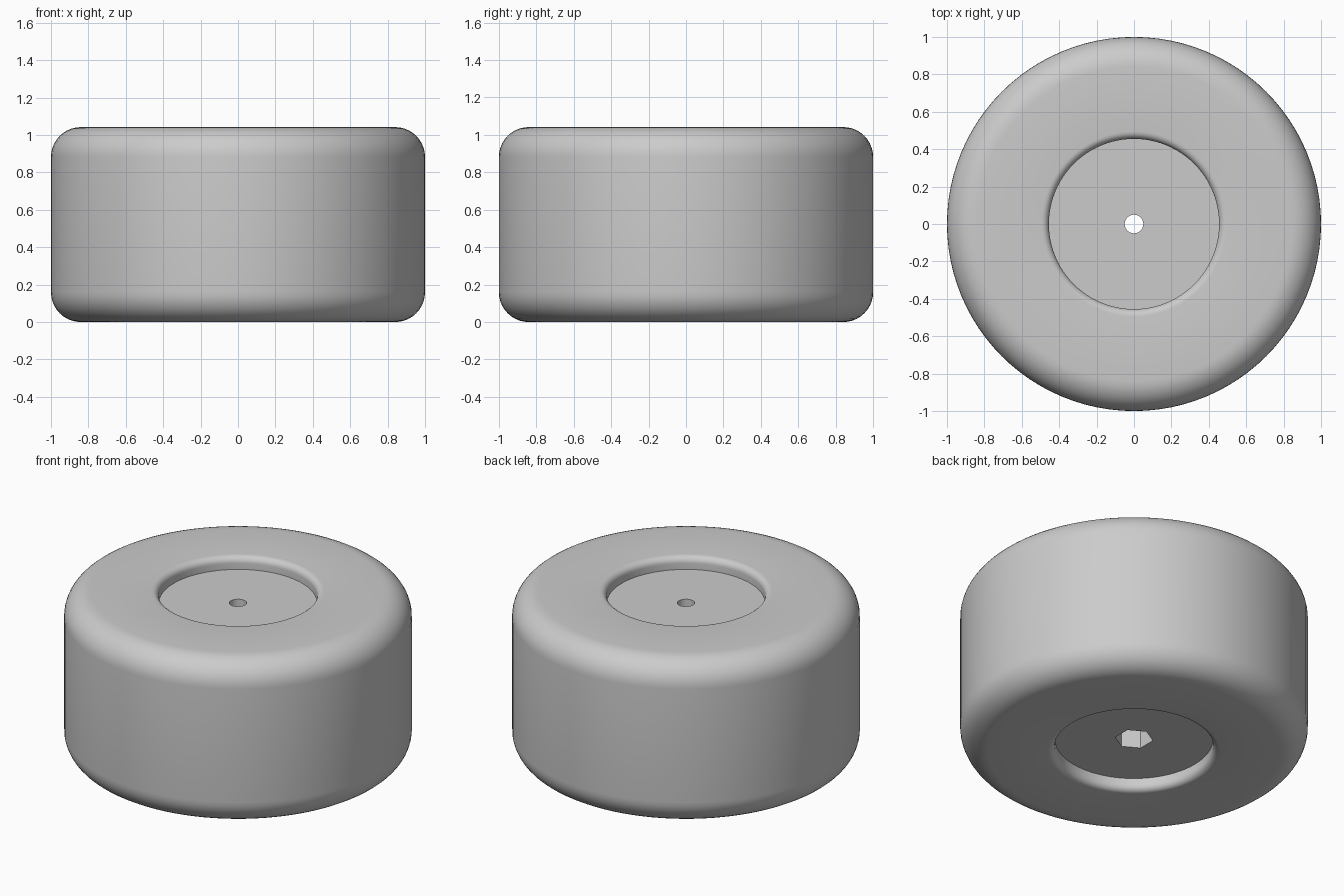
import bpy, bmesh, math

if "Cube" in bpy.data.objects:
    bpy.data.objects.remove(bpy.data.objects["Cube"])

SEG = 96          # sides around the wheel
H = 1.042         # wheel width (height as it stands)
R = 1.0           # outer radius
FILLET = 0.16     # outer shoulder radius
RECESS_R = 0.455  # hub recess radius
DEPTH = 0.079     # hub recess depth
LIP = 0.04        # rounded lip of the recess

grey = bpy.data.materials.new("light_grey")
grey.diffuse_color = (0.6, 0.6, 0.6, 1)
grey.use_nodes = True
grey.node_tree.nodes["Principled BSDF"].inputs["Base Color"].default_value = grey.diffuse_color


def arc(cx, cz, r, a0, a1, n):
    return [(cx + r * math.cos(math.radians(a0 + (a1 - a0) * i / n)),
             cz + r * math.sin(math.radians(a0 + (a1 - a0) * i / n))) for i in range(n + 1)]


def lathe(name, profile, sides, turn=0.0):
    """Revolve an (r, z) profile, running bottom to top, and cap both ends."""
    bm = bmesh.new()
    rings = []
    for r, z in profile:
        rings.append([bm.verts.new((r * math.cos(turn + math.tau * i / sides),
                                    r * math.sin(turn + math.tau * i / sides), z))
                      for i in range(sides)])
    for a, b in zip(rings, rings[1:]):
        for i in range(sides):
            j = (i + 1) % sides
            bm.faces.new((a[i], a[j], b[j], b[i]))
    bm.faces.new(rings[0][::-1])
    bm.faces.new(rings[-1])
    bmesh.ops.recalc_face_normals(bm, faces=bm.faces)
    mesh = bpy.data.meshes.new(name)
    bm.to_mesh(mesh)
    bm.free()
    mesh.materials.append(grey)
    ob = bpy.data.objects.new(name, mesh)
    bpy.context.collection.objects.link(ob)
    return ob


# Upper half profile: shoulder, flat side wall, rounded lip, recess floor
upper = arc(R - FILLET, H - FILLET, FILLET, 0, 90, 10)
upper += arc(RECESS_R + LIP, H - LIP, LIP, 90, 180, 6)
upper.append((RECESS_R, H - DEPTH))
lower = [(r, H - z) for r, z in reversed(upper)]
wheel = lathe("wheel", lower + upper, SEG)

# Axle hole right through, and a hexagonal drive socket from below
axle = lathe("axle_hole_cutter", [(0.05, -0.2), (0.05, H + 0.2)], 32)
socket = lathe("hex_socket_cutter", [(0.11, -0.2), (0.11, 0.36)], 6, math.radians(30))

bpy.context.view_layer.objects.active = wheel
wheel.select_set(True)
for cutter in (axle, socket):
    mod = wheel.modifiers.new("cut", 'BOOLEAN')
    mod.operation = 'DIFFERENCE'
    mod.solver = 'EXACT'
    mod.object = cutter
    bpy.ops.object.modifier_apply(modifier=mod.name)
for cutter in (axle, socket):
    bpy.data.objects.remove(cutter, do_unlink=True)

bpy.ops.object.shade_smooth_by_angle(angle=math.radians(35))
